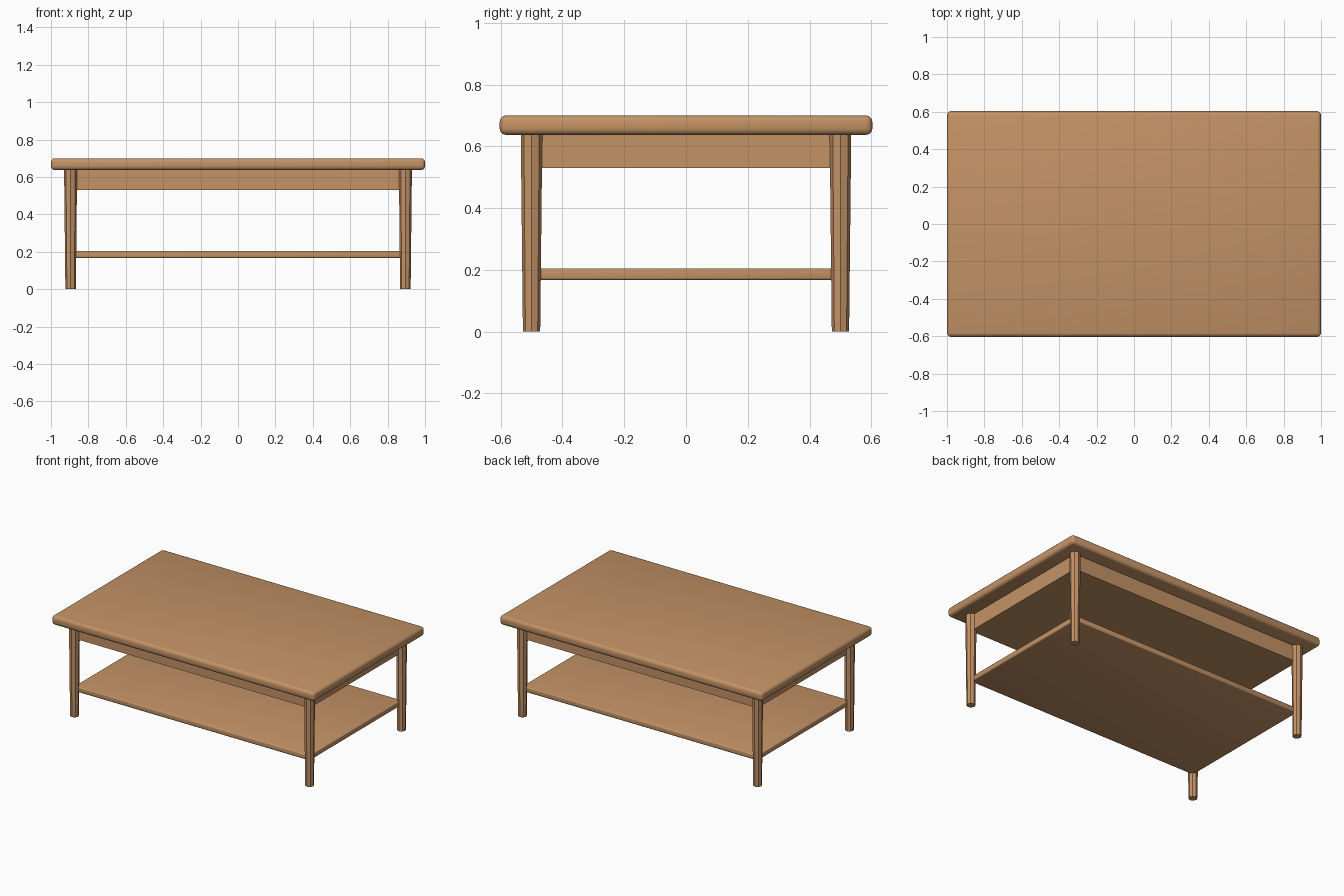
import bpy
import math

# Remove the default cube
cube = bpy.data.objects.get("Cube")
if cube:
    bpy.data.objects.remove(cube, do_unlink=True)

# Warm wood colour
wood = bpy.data.materials.new("warm_wood")
wood.use_nodes = True
WOOD = (0.55, 0.29, 0.133, 1)
wood.diffuse_color = WOOD
bsdf = wood.node_tree.nodes["Principled BSDF"]
bsdf.inputs["Base Color"].default_value = WOOD
bsdf.inputs["Roughness"].default_value = 0.6

LEG_X, LEG_Y = 0.895, 0.5
TOP_UNDERSIDE = 0.637


def board(name, half_x, half_y, bottom, top, bevel=0.0):
    """Flat board centred on the origin, with optional rounded edges."""
    bpy.ops.mesh.primitive_cube_add(size=2, location=(0, 0, (bottom + top) / 2))
    obj = bpy.context.object
    obj.name = name
    obj.scale = (half_x, half_y, (top - bottom) / 2)
    bpy.ops.object.transform_apply(location=False, rotation=False, scale=True)
    obj.data.materials.append(wood)
    if bevel:
        mod = obj.modifiers.new("rounded_edges", "BEVEL")
        mod.width = bevel
        mod.segments = 3
        bpy.ops.object.modifier_apply(modifier=mod.name)
        bpy.ops.object.shade_smooth_by_angle(angle=math.radians(35))
    return obj


def leg(name, x, y):
    """Tapered eight-sided leg, narrower at the foot."""
    bpy.ops.mesh.primitive_cone_add(
        vertices=8, radius1=0.028, radius2=0.035, depth=TOP_UNDERSIDE + 0.01,
        location=(x, y, (TOP_UNDERSIDE + 0.01) / 2))
    obj = bpy.context.object
    obj.name = name
    obj.data.materials.append(wood)
    return obj


# Table top, apron and lower shelf
board("table_top", 1.0, 0.603, TOP_UNDERSIDE, 0.70, bevel=0.02)
board("apron", LEG_X, LEG_Y, 0.53, TOP_UNDERSIDE + 0.005)
board("lower_shelf", LEG_X, LEG_Y, 0.167, 0.205, bevel=0.008)

# Four legs
for end, sy in (("front", -1), ("back", 1)):
    for side, sx in (("right", -1), ("left", 1)):
        leg(f"{end}_{side}_leg", sx * LEG_X, sy * LEG_Y)
